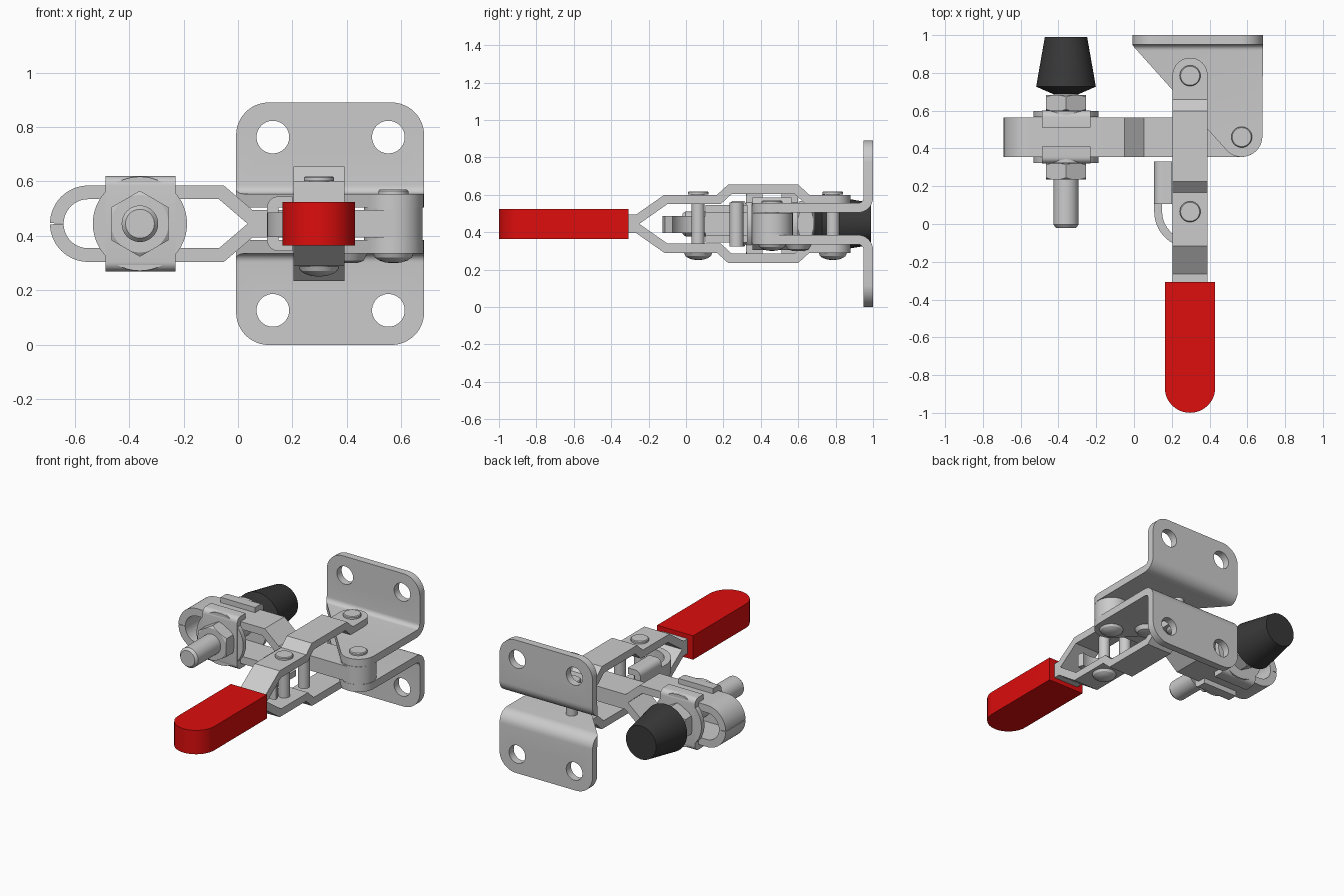
import bpy, bmesh
from math import sin, cos, pi, radians
from mathutils import Vector

if "Cube" in bpy.data.objects:
    bpy.data.objects.remove(bpy.data.objects["Cube"])

MID = 0.445   # everything is built around z = 0, then lifted by MID


def place(axis, u, v, w):
    return {'x': (w, u, v), 'y': (u, w, v), 'z': (u, v, w)}[axis]


def finish(name, bm, color=None):
    bmesh.ops.recalc_face_normals(bm, faces=bm.faces)
    me = bpy.data.meshes.new(name)
    bm.to_mesh(me)
    bm.free()
    ob = bpy.data.objects.new(name, me)
    bpy.context.collection.objects.link(ob)
    if color:
        mat = bpy.data.materials.new(name + "_colour")
        mat.diffuse_color = (*color, 1)
        mat.use_nodes = True
        mat.node_tree.nodes["Principled BSDF"].inputs["Base Color"].default_value = mat.diffuse_color
        me.materials.append(mat)
    return ob


def extrude(name, pts, axis, lo, hi, color=None):
    bm = bmesh.new()
    a = [bm.verts.new(place(axis, u, v, lo)) for u, v in pts]
    b = [bm.verts.new(place(axis, u, v, hi)) for u, v in pts]
    n = len(pts)
    bm.faces.new(a)
    bm.faces.new(b)
    for i in range(n):
        j = (i + 1) % n
        bm.faces.new((a[i], a[j], b[j], b[i]))
    return finish(name, bm, color)


def lathe(name, prof, axis, cu, cv, seg=40, color=None, turn=0.0):
    """Capped turned solid from (radius, height) pairs."""
    bm = bmesh.new()
    rings = []
    for r, h in prof:
        rings.append([bm.verts.new(place(axis, cu + r * cos(turn + 2 * pi * i / seg),
                                         cv + r * sin(turn + 2 * pi * i / seg), h))
                      for i in range(seg)])
    bm.faces.new(rings[0])
    bm.faces.new(rings[-1])
    for a, b in zip(rings, rings[1:]):
        for i in range(seg):
            j = (i + 1) % seg
            bm.faces.new((a[i], a[j], b[j], b[i]))
    return finish(name, bm, color)


def arc(cx, cy, r, a0, a1, n=12):
    return [(cx + r * cos(radians(a0 + (a1 - a0) * i / n)),
             cy + r * sin(radians(a0 + (a1 - a0) * i / n))) for i in range(n + 1)]


def ribbon(path, t):
    """Outline of a bent strip: path plus its mitred offset to the left."""
    p = [Vector(q) for q in path]
    off = []
    for i, q in enumerate(p):
        d = [(b - a).normalized() for a, b in zip(p[max(i - 1, 0):i + 2], p[max(i - 1, 0) + 1:i + 2])]
        ns = [Vector((-e.y, e.x)) for e in d]
        m = sum(ns, Vector((0, 0))).normalized()
        off.append(tuple(q + m * (t / m.dot(ns[0]))))
    return list(path) + off[::-1]


def boolean(ob, cutter, op):
    mod = ob.modifiers.new("cut", 'BOOLEAN')
    mod.operation, mod.object, mod.solver = op, cutter, 'EXACT'
    bpy.context.view_layer.objects.active = ob
    bpy.ops.object.modifier_apply(modifier=mod.name)
    bpy.data.objects.remove(cutter)


def mirror_z(ob):
    mod = ob.modifiers.new("mirror", 'MIRROR')
    mod.use_axis = (False, False, True)
    mod.use_mirror_merge = False


def pin(name, x, y, half):
    dome = [(0.075 * cos(radians(a)), -half - 0.037 * sin(radians(a))) for a in (85, 65, 45, 25, 0)]
    lathe(name, dome + [(0.035, -half), (0.035, half), (0.055, half),
                        (0.055, half + 0.012), (0.05, half + 0.017)], 'z', x, y)


# Base: bent angle plate, trimmed by a plan outline and a rounded front outline
bend = [(0.3, 0.06)] + arc(0.92, 0.14, 0.08, -90, 0, 8) + [(1.0, 0.445)]
base = extrude("base_bracket", ribbon(bend, 0.05), 'x', -0.05, 0.72)
plan = ([(0.683, 1.05), (-0.007, 1.05), (-0.007, 0.945), (0.49, 0.39)]
        + arc(0.57, 0.465, 0.11, 222, 360))
boolean(base, extrude("plan_cut", plan, 'z', -0.1, 0.6), 'INTERSECT')
front = ([(-0.1, -0.1), (0.8, -0.1)] + [(0.8, 0.3), (0.683, 0.3)]
         + arc(0.563, 0.325, 0.12, 0, 90) + arc(0.113, 0.325, 0.12, 90, 180) + [(-0.1, 0.3)])
boolean(base, extrude("front_cut", front, 'y', 0.2, 1.1), 'INTERSECT')
for hx in (0.128, 0.552):
    boolean(base, lathe("hole_cut", [(0.06, 0.85), (0.06, 1.1)], 'y', hx, 0.318), 'DIFFERENCE')
mirror_z(base)

# Clamp arm: strip folded into a slotted loop, with an eye at the base pin
loop = [(0.57, 0.0), (0.035, 0.0), (-0.07, 0.09), (-0.55, 0.09)] + arc(-0.55, 0, 0.09, 90, 180, 16)[1:]
mirror_z(extrude("clamp_arm", ribbon(loop, -0.05), 'y', 0.355, 0.565))
lathe("arm_eye", [(0.108, -0.059), (0.108, 0.059)], 'z', 0.57, 0.463)

# Handle: two joggled side strips with rounded ends
jog = [(-0.45, 0), (-0.25, 0), (-0.1, 0.105), (0.185, 0.105), (0.245, 0.16),
       (0.58, 0.16), (0.64, 0.105), (0.9, 0.105)]
handle = extrude("handle_strips", ribbon(jog, 0.05), 'x', 0.15, 0.45)
outline = [(0.204, -0.42), (0.39, -0.42)] + arc(0.297, 0.787, 0.093, 0, 180, 20)
boolean(handle, extrude("handle_cut", outline, 'z', -0.1, 0.4), 'INTERSECT')
mirror_z(handle)

# Red grip
grip = [(0.163, -0.308), (0.43, -0.308)] + arc(0.2965, -0.866, 0.1335, 0, -180, 24)
extrude("grip", grip, 'z', -0.08, 0.08, (0.73, 0.004, 0.004))

# Pivot pins
pin("handle_upper_pin", 0.297, 0.785, 0.157)
pin("handle_lower_pin", 0.297, 0.065, 0.157)
pin("base_pin", 0.57, 0.46, 0.108)
lathe("link_pin", [(0.037, -0.12), (0.037, 0.115)], 'z', 0.3, 0.27)
lathe("inner_rivet", [(0.03, -0.145), (0.055, -0.137), (0.07, -0.11), (0.07, -0.1)], 'z', 0.405, 0.6)

# Link: curved strip round the lower pin, with a wider channel-shaped tab
hook = [(0.107, 0.12)] + arc(0.297, 0.065, 0.19, 180, 290, 20)
extrude("link_hook", ribbon(hook, 0.042), 'z', -0.048, 0.042)
tab = ([(0.2, 0.1)] + arc(0.147, 0.06, 0.04, 90, 180, 6) + [(0.107, 0), (0.149, 0), (0.149, 0.06), (0.2, 0.06)])
mirror_z(extrude("link_tab", tab, 'y', 0.105, 0.33))

# Clamp spindle
bx = -0.36
lathe("spindle", [(0.053, -0.02), (0.067, -0.003), (0.067, 0.7)], 'y', bx, 0)

# Hex nuts with chamfered corners
for name, lo, hi in (("front_nut", 0.235, 0.323), ("rear_nut", 0.597, 0.683)):
    nut = lathe(name, [(0.121, lo), (0.121, hi)], 'y', bx, 0, 6, turn=pi / 2)
    boolean(nut, lathe("nut_cut", [(0.104, lo - 0.001), (0.126, lo + 0.014),
                                   (0.126, hi - 0.014), (0.104, hi + 0.001)], 'y', bx, 0), 'INTERSECT')

# Flanged washers either side of the arm
half = ([(0.51, 0.14), (0.565, 0.14), (0.565, 0), (0.6, 0)]
        + arc(0.565, 0.14, 0.035, 0, 90, 6) + [(0.51, 0.175)])
for name, flip in (("rear", False), ("front", True)):
    f = (lambda y: 0.92 - y) if flip else (lambda y: y)
    mirror_z(extrude(name + "_washer_clip", [(f(y), z) for y, z in half], 'x', -0.487, -0.23))
    lathe(name + "_washer_disc", [(0.173, f(0.566)), (0.173, f(0.598))], 'y', bx, 0, 48)

# Rubber tip
lathe("rubber_tip", [(0.05, 0.68), (0.158, 0.727), (0.112, 0.99)], 'y', bx, 0, 48, (0.04, 0.04, 0.04))

# Lift to the ground and smooth the rounded surfaces
for ob in bpy.data.objects:
    ob.location.z = MID
    ob.select_set(True)
bpy.context.view_layer.objects.active = base
bpy.ops.object.shade_smooth_by_angle(angle=radians(28))
